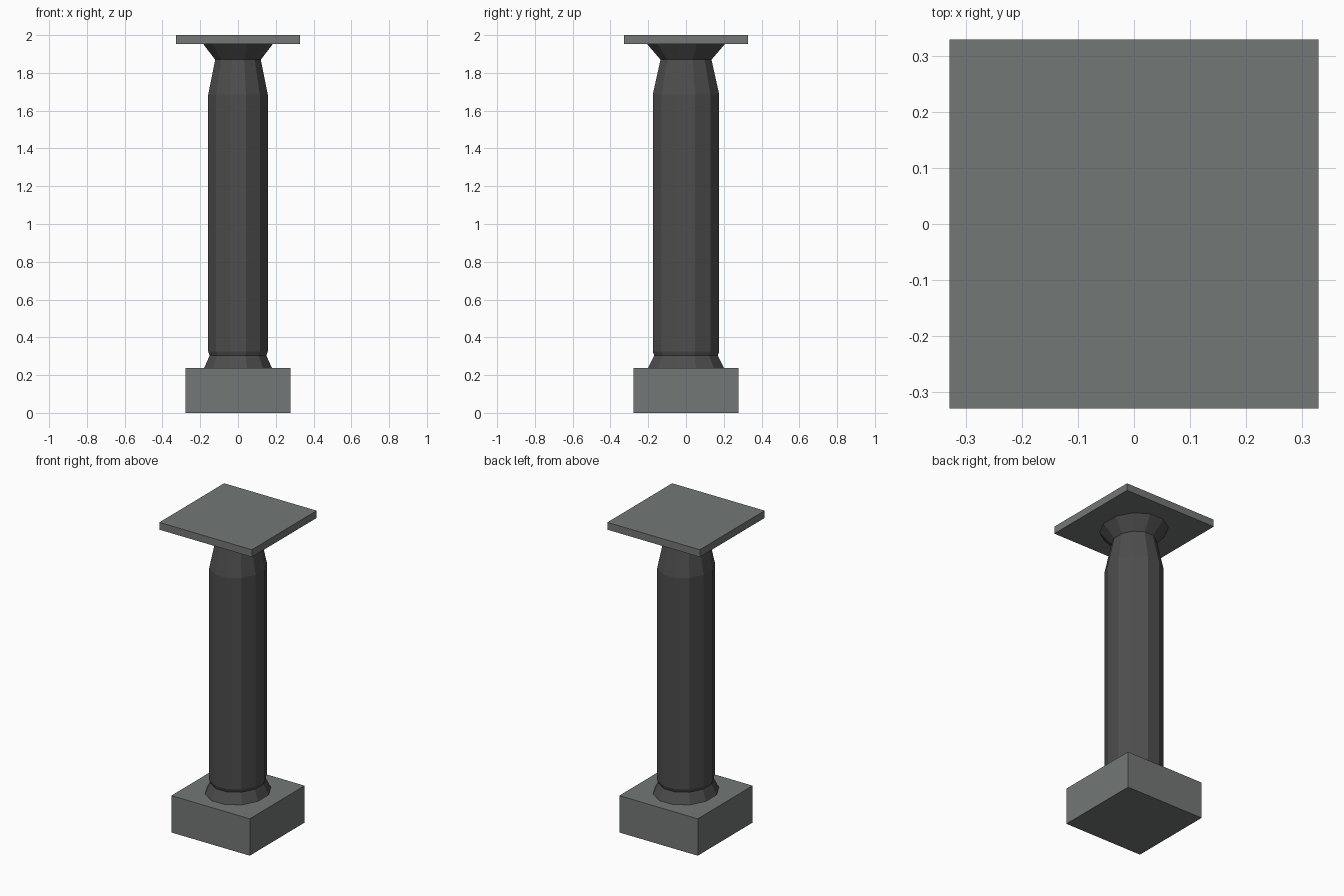
import bpy, bmesh, math

if "Cube" in bpy.data.objects:
    bpy.data.objects.remove(bpy.data.objects["Cube"])

SIDES = 12
SQUASH = 0.895  # column is slightly narrower in x than in y


def material(name, rgb):
    m = bpy.data.materials.new(name)
    m.diffuse_color = (*rgb, 1)
    m.use_nodes = True
    m.node_tree.nodes["Principled BSDF"].inputs["Base Color"].default_value = m.diffuse_color
    return m


def finish(name, bm, mat):
    bmesh.ops.recalc_face_normals(bm, faces=bm.faces)
    me = bpy.data.meshes.new(name)
    bm.to_mesh(me)
    bm.free()
    me.materials.append(mat)
    ob = bpy.data.objects.new(name, me)
    bpy.context.collection.objects.link(ob)
    return ob


def slab(name, half, z0, z1, mat):
    bm = bmesh.new()
    bmesh.ops.create_cube(bm, size=1)
    for v in bm.verts:
        v.co.x *= 2 * half
        v.co.y *= 2 * half
        v.co.z = z0 if v.co.z < 0 else z1
    return finish(name, bm, mat)


def turned(name, profile, mat):
    """Faceted column from (radius, height) rings, flat facets facing the axes."""
    bm = bmesh.new()
    r_scale = 1 / math.cos(math.pi / SIDES)
    rings = []
    for r, z in profile:
        ring = []
        for i in range(SIDES):
            a = 2 * math.pi * (i + 0.5) / SIDES
            ring.append(bm.verts.new((r * r_scale * SQUASH * math.cos(a),
                                      r * r_scale * math.sin(a), z)))
        rings.append(ring)
    for lo, hi in zip(rings, rings[1:]):
        for i in range(SIDES):
            j = (i + 1) % SIDES
            bm.faces.new((lo[i], lo[j], hi[j], hi[i]))
    bm.faces.new(rings[0])
    bm.faces.new(rings[-1])
    return finish(name, bm, mat)


stone = material("light_stone", (0.17, 0.185, 0.177))
dark = material("dark_stone", (0.075, 0.075, 0.075))

# Square blocks at the bottom and top
slab("plinth", 0.279, 0.0, 0.237, stone)
slab("top_slab", 0.329, 1.953, 2.0, stone)

# Flared foot, shaft, tapered neck and flared capital
turned("column_shaft", [(0.201, 0.237), (0.168, 0.303), (0.176, 0.325),
                        (0.176, 1.685), (0.135, 1.87), (0.206, 1.953)], dark)
